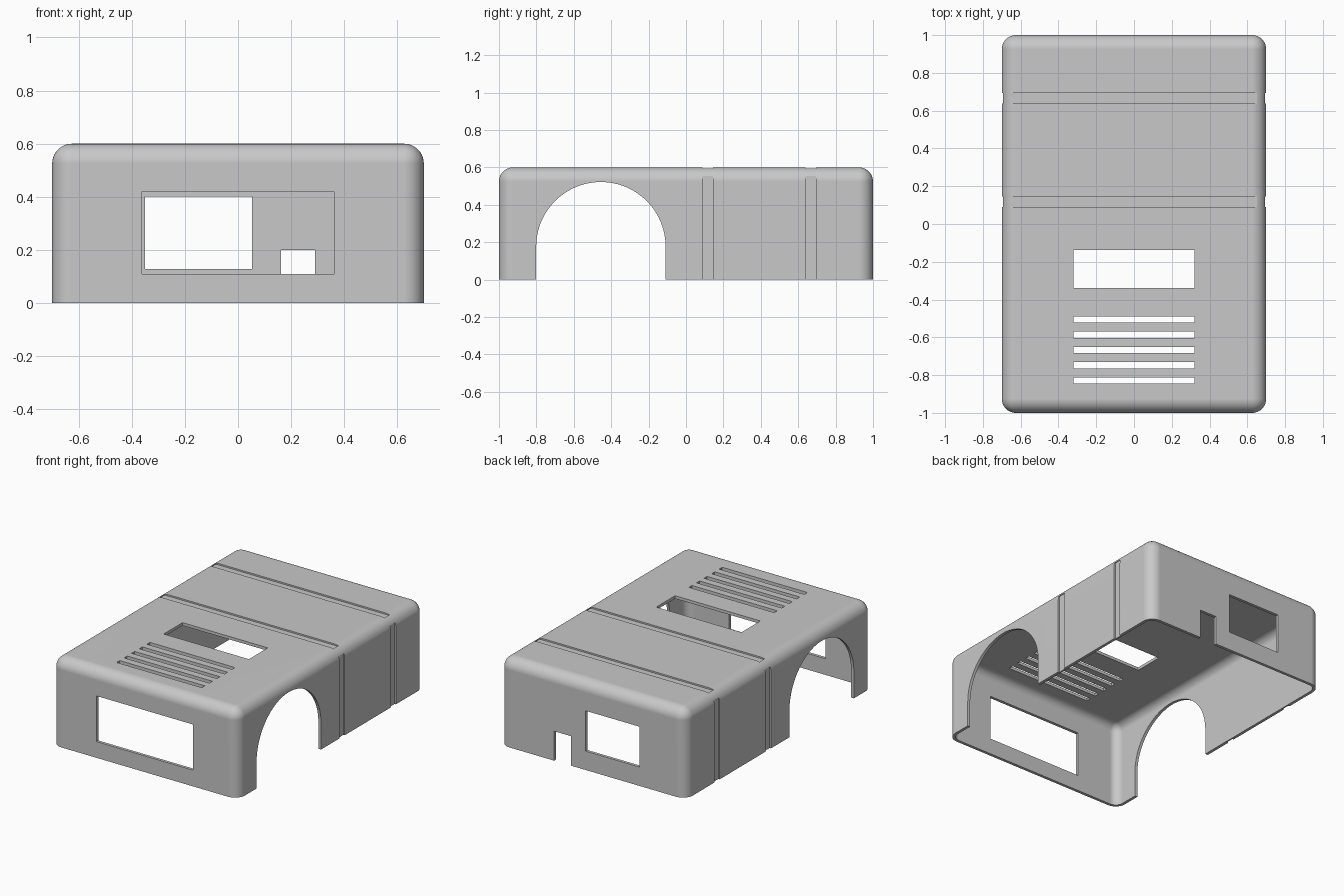
import bpy
import bmesh
import math
from mathutils import Matrix, Vector

if "Cube" in bpy.data.objects:
    bpy.data.objects.remove(bpy.data.objects["Cube"], do_unlink=True)

WALL = 0.02
GROOVE = 0.01
RADIUS = 0.075

grey = bpy.data.materials.new("light grey plastic")
grey.use_nodes = True
color = (0.58, 0.58, 0.58, 1)
grey.diffuse_color = color
grey.node_tree.nodes["Principled BSDF"].inputs["Base Color"].default_value = color


def add_box(bm, x, y, z):
    """Axis-aligned box from three (low, high) ranges."""
    lo, hi = Vector((x[0], y[0], z[0])), Vector((x[1], y[1], z[1]))
    matrix = Matrix.Translation((lo + hi) / 2) @ Matrix.Diagonal((*(hi - lo), 1))
    return bmesh.ops.create_cube(bm, size=1, matrix=matrix)["verts"]


def make_object(name, bm):
    bmesh.ops.recalc_face_normals(bm, faces=bm.faces[:])
    mesh = bpy.data.meshes.new(name)
    bm.to_mesh(mesh)
    bm.free()
    mesh.materials.append(grey)
    obj = bpy.data.objects.new(name, mesh)
    bpy.context.collection.objects.link(obj)
    return obj


def rounded_box(name, half_x, half_y, bottom, top, radius):
    """Box with every edge rounded except those of the open underside."""
    bm = bmesh.new()
    add_box(bm, (-half_x, half_x), (-half_y, half_y), (bottom, top))
    edges = [e for e in bm.edges if max(v.co.z for v in e.verts) > bottom + 0.01]
    bmesh.ops.bevel(bm, geom=edges, offset=radius, segments=10, profile=0.5,
                    affect='EDGES', clamp_overlap=True)
    return make_object(name, bm)


def cut(target, cutter):
    bpy.context.view_layer.objects.active = target
    mod = target.modifiers.new("cut", 'BOOLEAN')
    mod.operation = 'DIFFERENCE'
    mod.solver = 'EXACT'
    mod.object = cutter
    bpy.ops.object.modifier_apply(modifier=mod.name)
    bpy.data.objects.remove(cutter, do_unlink=True)


# Hollow shell, open underneath
shell = rounded_box("housing_shell", 0.7, 1, 0, 0.6, RADIUS)
cut(shell, rounded_box("cavity_cutter", 0.7 - WALL, 1 - WALL, -0.2, 0.6 - WALL,
                       RADIUS - WALL))

bm = bmesh.new()
# Front window, rear window and rear cable notch
add_box(bm, (-0.362, 0.362), (-1.1, -0.93), (0.11, 0.42))
add_box(bm, (-0.35, 0.053), (0.93, 1.1), (0.128, 0.402))
add_box(bm, (0.162, 0.29), (0.93, 1.1), (-0.1, 0.2))

# Top window and vent slots
add_box(bm, (-0.32, 0.32), (-0.34, -0.138), (0.54, 0.7))
for i in range(5):
    y = -0.505 - 0.081 * i
    add_box(bm, (-0.32, 0.32), (y - 0.0165, y + 0.0165), (0.54, 0.7))

# Shallow grooves across the top and down both sides
for y in (0.117, 0.666):
    span = (y - 0.028, y + 0.028)
    add_box(bm, (-0.652, 0.652), span, (0.6 - GROOVE, 0.7))
    add_box(bm, (0.7 - GROOVE, 0.8), span, (-0.1, 0.553))
    add_box(bm, (-0.8, -0.7 + GROOVE), span, (-0.1, 0.553))

# Round-topped arch passing through both side walls
arch_y, arch_r, arch_z, steps = -0.455, 0.346, 0.176, 48
profile = [(arch_y + arch_r, -0.1)]
for i in range(steps + 1):
    a = math.pi * i / steps
    profile.append((arch_y + arch_r * math.cos(a), arch_z + arch_r * math.sin(a)))
profile.append((arch_y - arch_r, -0.1))
face = bm.faces.new([bm.verts.new((-0.9, y, z)) for y, z in profile])
extruded = bmesh.ops.extrude_face_region(bm, geom=[face])["geom"]
bmesh.ops.translate(bm, vec=(1.8, 0, 0),
                    verts=[g for g in extruded if isinstance(g, bmesh.types.BMVert)])
cut(shell, make_object("opening_cutter", bm))

# Smooth rounded edges, crisp openings
bpy.ops.object.select_all(action='DESELECT')
shell.select_set(True)
bpy.context.view_layer.objects.active = shell
bpy.ops.object.shade_smooth_by_angle(angle=math.radians(30))
weighted = shell.modifiers.new("even shading", 'WEIGHTED_NORMAL')
weighted.keep_sharp = True
